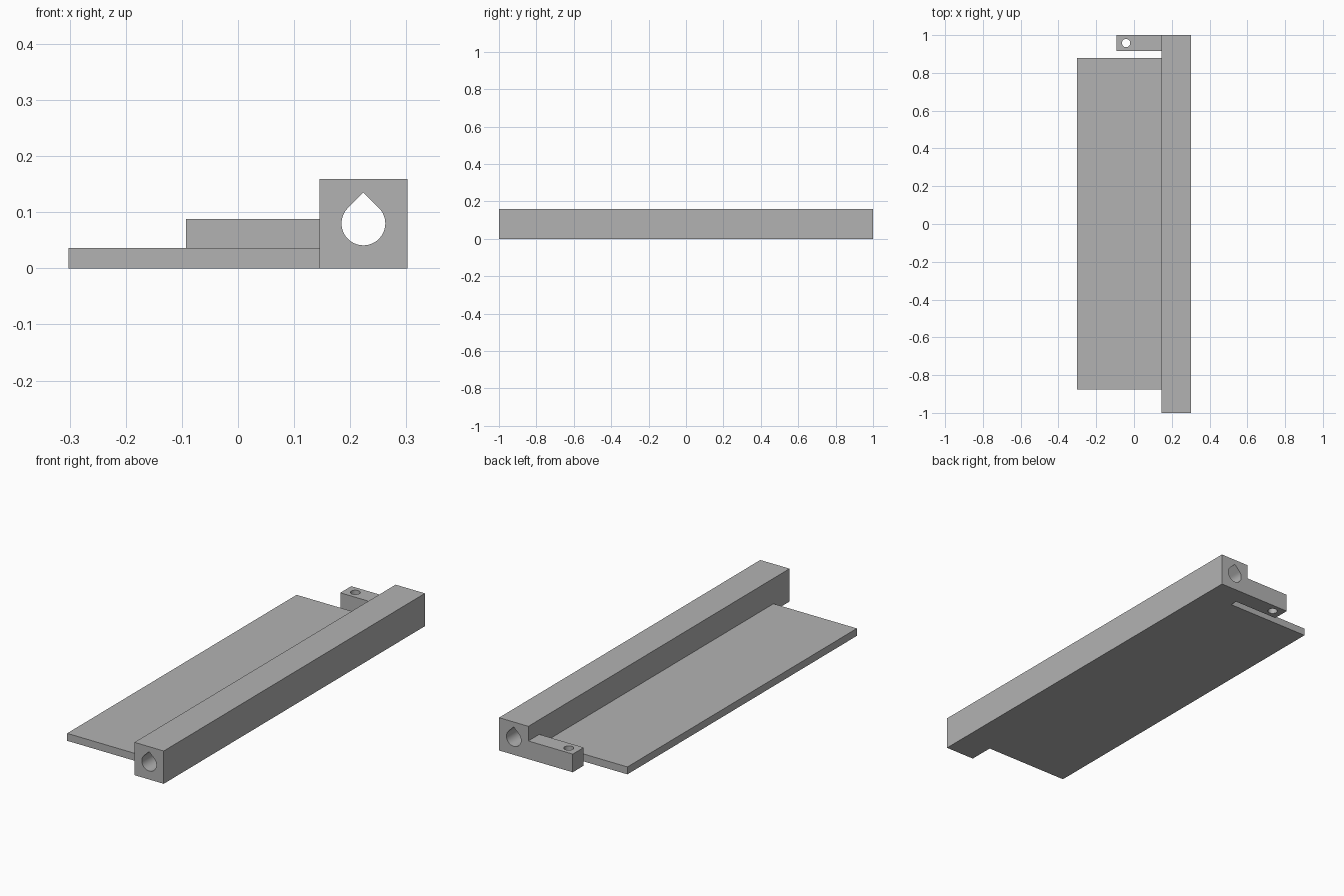
import bpy
import bmesh
from math import cos, sin, pi, radians
from mathutils import Vector

cube = bpy.data.objects.get("Cube")
if cube:
    bpy.data.objects.remove(cube, do_unlink=True)

# Single grey plastic
GREY = (0.45, 0.45, 0.45, 1)
grey = bpy.data.materials.new("plain grey")
grey.use_nodes = True
grey.diffuse_color = GREY
grey.node_tree.nodes["Principled BSDF"].inputs["Base Color"].default_value = GREY


def rect(u0, u1, v0, v1):
    return [(u0, v0), (u1, v0), (u1, v1), (u0, v1)]


def arc(u, v, radius, start, end, count):
    angles = [radians(start + (end - start) * i / count) for i in range(count + 1)]
    return [(u + radius * cos(a), v + radius * sin(a)) for a in angles]


def extrusion(name, loops, start, end, axis):
    """Extrude an outline, with any hole loops, along y or z."""
    def place(u, v):
        return Vector((u, start, v)) if axis == "y" else Vector((u, v, start))

    direction = Vector((0, 1, 0)) if axis == "y" else Vector((0, 0, 1))
    bm = bmesh.new()
    edges = []
    for loop in loops:
        verts = [bm.verts.new(place(u, v)) for u, v in loop]
        edges += [bm.edges.new((a, b)) for a, b in zip(verts, verts[1:] + verts[:1])]
    bmesh.ops.triangle_fill(bm, edges=edges, use_beauty=True, normal=direction)
    top = bmesh.ops.extrude_face_region(bm, geom=bm.faces[:], use_keep_orig=True)
    moved = [g for g in top["geom"] if isinstance(g, bmesh.types.BMVert)]
    bmesh.ops.translate(bm, verts=moved, vec=direction * (end - start))
    bmesh.ops.recalc_face_normals(bm, faces=bm.faces[:])
    mesh = bpy.data.meshes.new(name)
    bm.to_mesh(mesh)
    bm.free()
    mesh.materials.append(grey)
    obj = bpy.data.objects.new(name, mesh)
    bpy.context.collection.objects.link(obj)
    bpy.ops.object.select_all(action="DESELECT")
    obj.select_set(True)
    bpy.context.view_layer.objects.active = obj
    bpy.ops.object.shade_smooth_by_angle(angle=radians(30))
    return obj


# Square bar with a teardrop bore along its whole length
bore_x, bore_z, bore_r = 0.2235, 0.08, 0.039
teardrop = arc(bore_x, bore_z, bore_r, 135, 405, 48)
teardrop.append((bore_x, bore_z + bore_r * 2 ** 0.5))
extrusion("hinge_bar", [rect(0.145, 0.302, 0, 0.159), teardrop], -1, 1, "y")

# Thin flat leaf
extrusion("flat_plate", [rect(-0.302, 0.145, -0.877, 0.88)], 0, 0.036, "z")

# Short arm with a round vertical hole
pin_hole = arc(-0.042, 0.958, 0.022, 0, 360, 32)[:-1]
extrusion("end_arm", [rect(-0.093, 0.145, 0.916, 1), pin_hole], 0, 0.088, "z")
